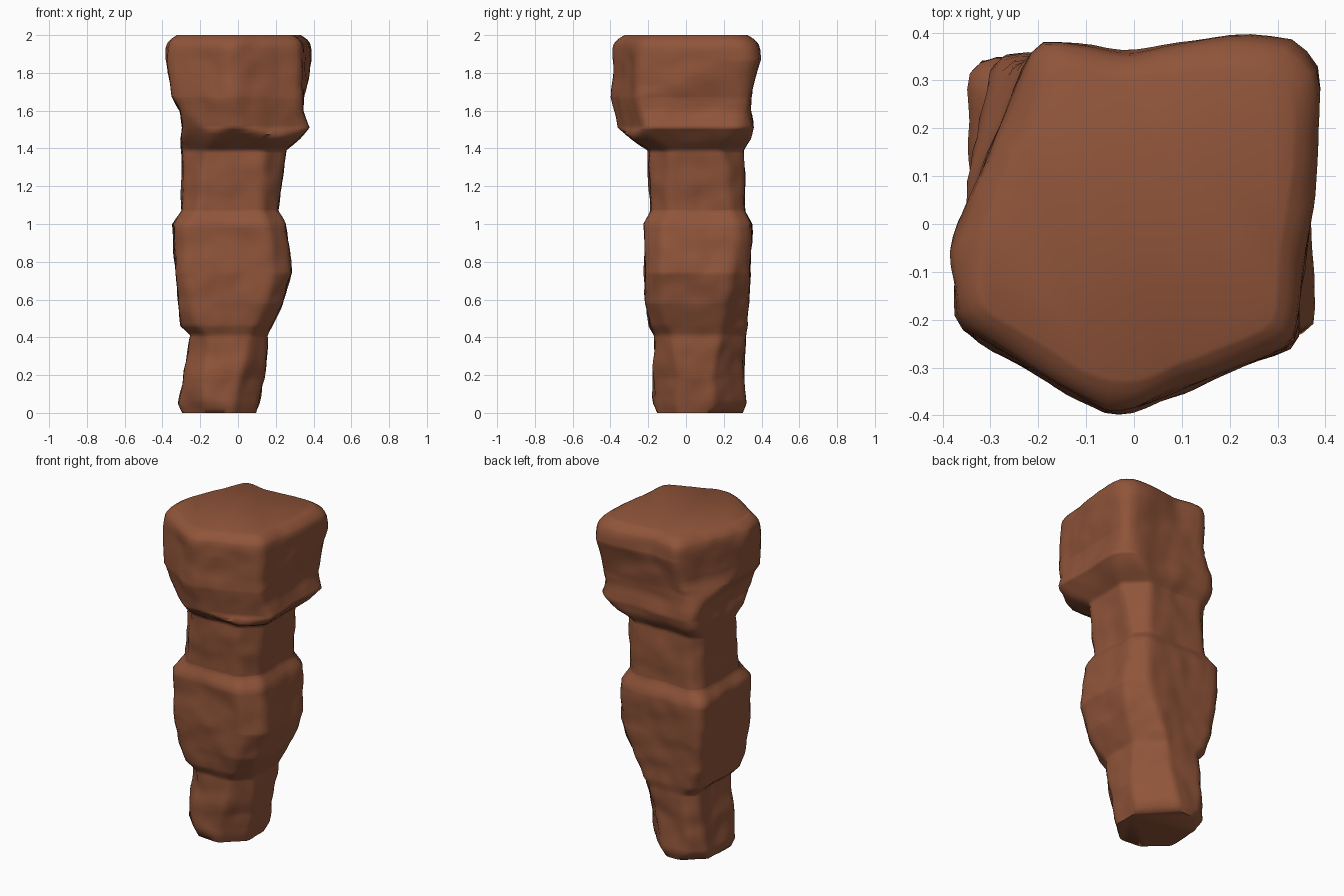
import bpy, bmesh, math
from mathutils import Vector, noise

if "Cube" in bpy.data.objects:
    bpy.data.objects.remove(bpy.data.objects["Cube"])

# Rock outline by height: z, x min/max, y min/max, (x+y) min/max, (y-x) min/max
RINGS = [
    (0.00, -.29, .09, -.15, .295, -.32, .22, -.13, .48),
    (0.05, -.31, .11, -.17, .315, -.345, .26, -.16, .54),
    (0.18, -.29, .14, -.175, .305, -.35, .28, -.18, .53),
    (0.41, -.25, .155, -.165, .31, -.33, .34, -.23, .51),
    (0.46, -.30, .18, -.19, .32, -.40, .38, -.28, .56),
    (0.58, -.315, .235, -.21, .33, -.46, .45, -.36, .61),
    (0.74, -.33, .28, -.22, .34, -.50, .52, -.41, .65),
    (1.00, -.345, .25, -.22, .345, -.49, .53, -.38, .655),
    (1.07, -.30, .215, -.185, .31, -.40, .46, -.31, .56),
    (1.39, -.295, .255, -.20, .31, -.37, .45, -.34, .54),
    (1.45, -.30, .32, -.29, .345, -.43, .57, -.50, .60),
    (1.51, -.29, .375, -.365, .355, -.48, .66, -.60, .63),
    (1.60, -.31, .345, -.38, .34, -.55, .65, -.60, .61),
    (1.67, -.35, .345, -.39, .345, -.61, .67, -.60, .58),
    (1.87, -.385, .39, -.385, .39, -.62, .72, -.60, .59),
    (2.00, -.38, .39, -.38, .385, -.62, .71, -.60, .59),
]
N = 80
Q = math.sqrt(0.5)


def params(z):
    for a, b in zip(RINGS, RINGS[1:]):
        if z <= b[0]:
            t = (z - a[0]) / (b[0] - a[0])
            return [p + (q - p) * t for p, q in zip(a, b)][1:]


def outline(z):
    """Cross-section cut from straight sides, with slightly worn corners."""
    x0, x1, y0, y1, s0, s1, d0, d1 = params(z)
    planes = [(-1, 0, -x0), (1, 0, x1), (0, -1, -y0), (0, 1, y1),
              (-Q, -Q, -s0 * Q), (Q, Q, s1 * Q), (Q, -Q, -d0 * Q), (-Q, Q, d1 * Q)]
    # the head has a wedge-shaped front and slanted sides, which fade out below
    wedge, slant = max(0, 1.51 - z) * 1.6, max(0, 1.72 - z) * .5
    planes += [(-.47, -.88, -y0 * .95 + wedge), (.38, -.925, -y0 * .935 + wedge),
               (-.93, .37, .335 + slant), (-.986, -.165, .405 + slant),
               (.991, -.13, .362 + slant)]
    cx, cy = (x0 + x1) / 2, (y0 + y1) / 2
    dirs = [(math.cos(2 * math.pi * i / N), math.sin(2 * math.pi * i / N)) for i in range(N)]
    radii = [min((o - a * cx - b * cy) / (a * c + b * s)
                 for a, b, o in planes if a * c + b * s > 1e-4) for c, s in dirs]
    hollow = .025 * min(1, max(0, (z - 1.5) / .3))
    t = max(0, (z - 1.91) / .09)
    pts = []
    for i, (c, s) in enumerate(dirs):
        r = .15 * radii[i - 1] + .7 * radii[i] + .15 * radii[(i + 1) % N]
        p = Vector((cx + r * c, cy + r * s, z))
        r += .012 * noise.noise(p * 5) + .008 * noise.noise(p * 11)
        if s > 0:  # shallow hollow along the back of the head
            r -= hollow * s * math.exp(-(p.x / .15) ** 2)
        r *= 1 - .15 * t ** 3  # rounded top edge
        # the top dips a little towards its rim
        pts.append((cx + r * c, cy + r * s, z))
    return pts


# Stack the outlines into one solid pillar
heights = sorted({round(i * .025, 3) for i in range(81)} | {r[0] for r in RINGS}
                 | {1.96, 1.985, 1.994})
bm = bmesh.new()
rows = [[bm.verts.new(p) for p in outline(z)] for z in heights]
for a, b in zip(rows, rows[1:]):
    for i in range(N):
        j = (i + 1) % N
        bm.faces.new((a[i], a[j], b[j], b[i]))
bm.faces.new(rows[0][::-1])
bm.faces.new(rows[-1])
mesh = bpy.data.meshes.new("rock_pillar")
bm.to_mesh(mesh)
bm.free()

pillar = bpy.data.objects.new("rock_pillar", mesh)
bpy.context.collection.objects.link(pillar)
mat = bpy.data.materials.new("red_brown_rock")
mat.diffuse_color = (0.28, 0.09, 0.042, 1)
mat.use_nodes = True
mat.node_tree.nodes["Principled BSDF"].inputs["Base Color"].default_value = mat.diffuse_color
mesh.materials.append(mat)

bpy.context.view_layer.objects.active = pillar
pillar.select_set(True)
bpy.ops.object.shade_smooth_by_angle(angle=math.radians(65))
